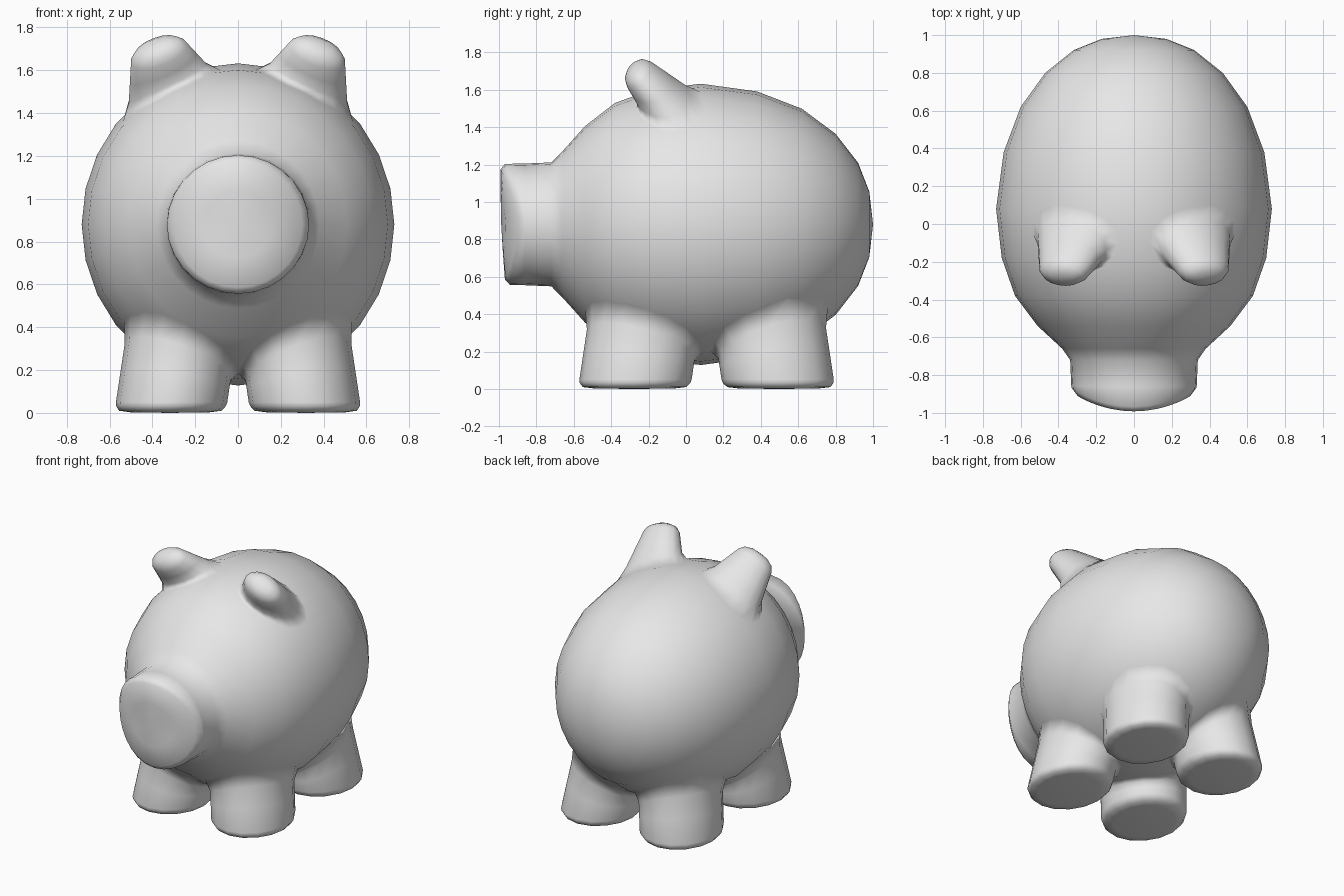
import bpy
import bmesh
from math import cos, sin, tau
from mathutils import Vector
from mathutils.bvhtree import BVHTree

cube = bpy.data.objects.get("Cube")
if cube:
    bpy.data.objects.remove(cube, do_unlink=True)

grey = bpy.data.materials.new("plain_grey")
grey.use_nodes = True
grey.diffuse_color = (0.8, 0.8, 0.8, 1)
grey.node_tree.nodes["Principled BSDF"].inputs["Base Color"].default_value = (0.8, 0.8, 0.8, 1)


def skin(name, rings, start, end=None):
    """Skin closed rings of points, with a fan at the start and optionally the end."""
    bm = bmesh.new()
    loops = [[bm.verts.new(p) for p in ring] for ring in rings]
    n = len(loops[0])
    for a, b in zip(loops, loops[1:]):
        for i in range(n):
            j = (i + 1) % n
            bm.faces.new((a[i], a[j], b[j], b[i]))
    for tip, ring in ((start, loops[0]), (end, loops[-1])):
        if tip is not None:
            pole = bm.verts.new(tip)
            for i in range(n):
                bm.faces.new((pole, ring[i], ring[(i + 1) % n]))
    bmesh.ops.recalc_face_normals(bm, faces=bm.faces)
    for f in bm.faces:
        f.smooth = True
    mesh = bpy.data.meshes.new(name)
    bm.to_mesh(mesh)
    bm.free()
    mesh.materials.append(grey)
    obj = bpy.data.objects.new(name, mesh)
    bpy.context.collection.objects.link(obj)
    return obj


# Body and snout: one turned profile (y, radius) along the y axis
MID = 0.88
PROFILE = [(0.98, 0.17), (0.92, 0.32), (0.8, 0.47), (0.62, 0.6), (0.38, 0.69),
           (0.08, 0.73), (-0.18, 0.7), (-0.38, 0.63), (-0.54, 0.51), (-0.66, 0.38),
           (-0.72, 0.338), (-0.86, 0.332), (-0.955, 0.33), (-0.98, 0.3), (-0.985, 0.16)]


def body_ring(y, r, n=28):
    ring = []
    for i in range(n):
        a = tau * i / n
        x = r * cos(a)
        z = r * sin(a) * (1.03 if y > -0.7 else 0.98)
        # The snout disc wraps back at its sides and leans slightly
        bend = 0.8 * x * x - 0.04 * z if y < -0.9 else 0
        ring.append((x, y + bend, MID + z))
    return ring


body = skin("body_and_snout", [body_ring(y, r) for y, r in PROFILE],
            (0, 1, MID), (0, -0.988, MID))
tree = BVHTree.FromPolygons([v.co for v in body.data.vertices],
                            [p.vertices[:] for p in body.data.polygons])


def on_body(point):
    """Nearest body point and its smooth normal."""
    spot, _, index, _ = tree.find_nearest(point)
    normal = Vector()
    for k in body.data.polygons[index].vertices:
        v = body.data.vertices[k]
        normal += v.normal / ((v.co - spot).length + 0.001)
    return spot, normal.normalized()


def limb(name, centre, u, v, inward, spread, cap, tip_depth, flare, n=16):
    """Stubby limb with a rounded end, flowing into the body at a flared root."""
    offsets = [u * cos(tau * i / n) + v * sin(tau * i / n) for i in range(n)]
    rings = [[centre + o * s - inward * d for o in offsets] for s, d in cap]
    hits = []
    for p, o in zip(rings[-1], offsets):
        hit = tree.ray_cast(p, (inward + o * spread).normalized())[0]
        hits.append(hit if hit is not None else tree.find_nearest(p)[0])
    for t in (0.4, 0.75):
        rings.append([p.lerp(h, t) for p, h in zip(rings[-1] if t < 0.5 else rings[len(cap) - 1], hits)])
    root = [on_body(h + o * flare) for h, o in zip(hits, offsets)]
    rings.append([spot for spot, _ in root])
    obj = skin(name, rings, centre - inward * tip_depth)
    # Share the body's shading at the root so the join looks moulded
    normals = [Vector() for _ in obj.data.vertices]
    first = (len(rings) - 1) * n
    for i, (_, normal) in enumerate(root):
        normals[first + i] = normal
    obj.data.normals_split_custom_set_from_vertices(normals)
    return obj


SOLE = [(0.72, 0.047), (0.92, 0.04), (0.985, 0.018), (1, 0)]
EAR_TIP = [(0.45, 0.055), (0.8, 0.035), (1, 0)]

for side, label in ((1, "left"), (-1, "right")):
    # Legs, leaning towards the belly
    for end, y, lean in (("front", -0.27, 0.15), ("rear", 0.49, -0.15)):
        limb(f"{end}_{label}_leg", Vector((0.31 * side, y, 0.05)),
             Vector((0.26, 0, 0)), Vector((0, 0.3, 0)),
             Vector((-0.15 * side, lean, 1)), 0, SOLE, 0.05, 0.12)
    # Ears, pointing up and forwards
    inward = Vector((-0.25 * side, 0.65, -0.7)).normalized()
    u = Vector((0.13 * side, 0, -0.05))
    v = inward.cross(u).normalized() * 0.09
    limb(f"{label}_ear", Vector((0.37 * side, -0.25, 1.68)), u, v,
         inward, 2.3, EAR_TIP, 0.06, 0.25)
